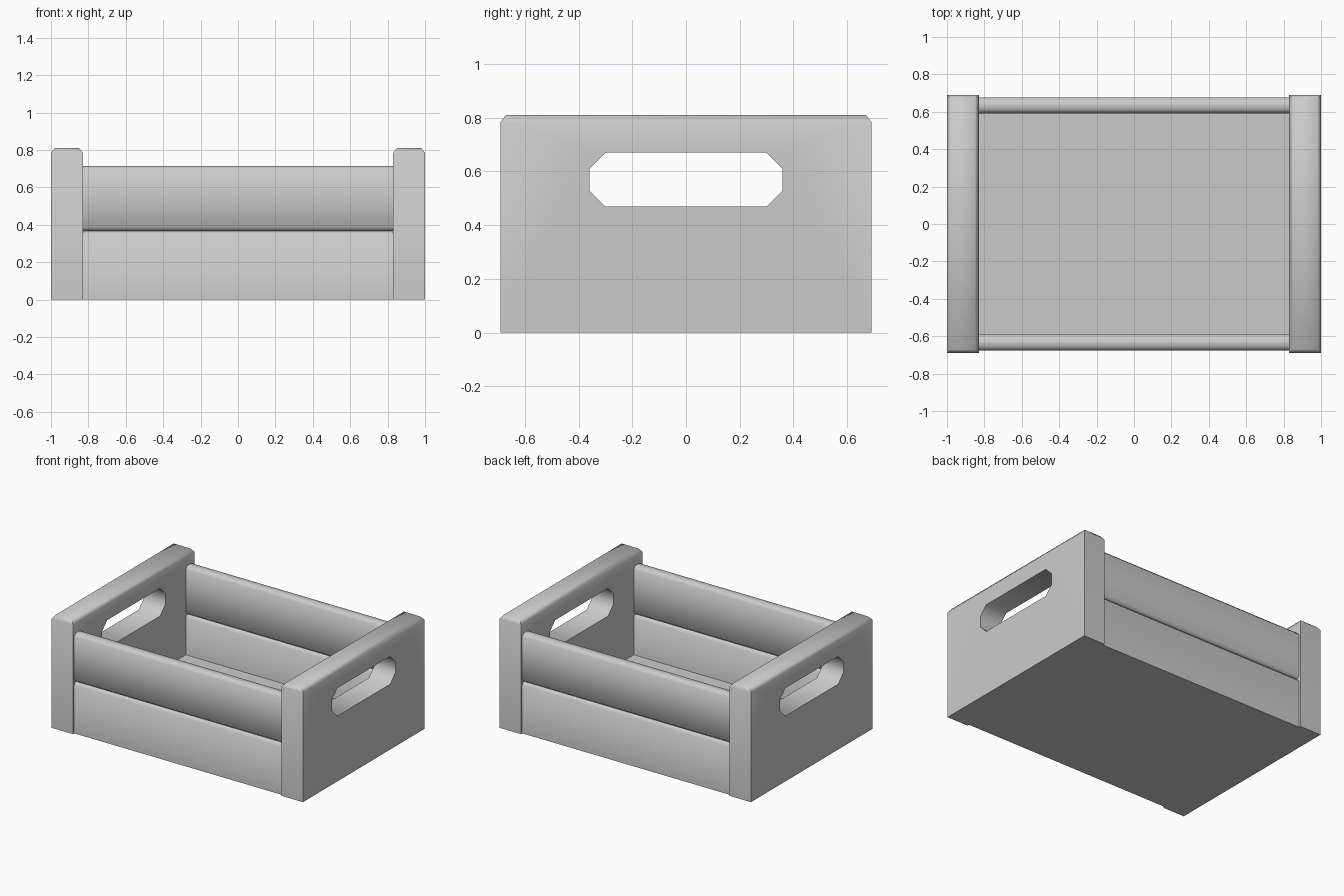
import bpy, bmesh

if "Cube" in bpy.data.objects:
    bpy.data.objects.remove(bpy.data.objects["Cube"])


def finish(name, bm):
    bmesh.ops.recalc_face_normals(bm, faces=bm.faces)
    mesh = bpy.data.meshes.new(name)
    bm.to_mesh(mesh)
    bm.free()
    ob = bpy.data.objects.new(name, mesh)
    bpy.context.collection.objects.link(ob)
    return ob


def loft(name, rings):
    """Closed solid through rings of equal point count."""
    bm = bmesh.new()
    loops = [[bm.verts.new(p) for p in ring] for ring in rings]
    for a, b in zip(loops, loops[1:]):
        n = len(a)
        for i in range(n):
            j = (i + 1) % n
            bm.faces.new((a[i], a[j], b[j], b[i]))
    bm.faces.new(loops[0])
    bm.faces.new(loops[-1])
    return finish(name, bm)


def prism_x(name, profile, x0, x1):
    return loft(name, [[(x, y, z) for y, z in profile] for x in (x0, x1)])


def smooth(ob, angle=0.9):
    bpy.ops.object.select_all(action='DESELECT')
    ob.select_set(True)
    bpy.context.view_layer.objects.active = ob
    bpy.ops.object.shade_smooth_by_angle(angle=angle)


def octagon(hy, z0, z1, c):
    return [(-hy + c, z0), (hy - c, z0), (hy, z0 + c), (hy, z1 - c),
            (hy - c, z1), (-hy + c, z1), (-hy, z1 - c), (-hy, z0 + c)]


# End panels with chamfered tops and octagonal hand holes
cutter = prism_x("handle_cutter", octagon(0.36, 0.47, 0.67, 0.06), -1.2, 1.2)
cutter.hide_render = True
for side, s in (("left", -1), ("right", 1)):
    rings = []
    for z, inset in ((0, 0), (0.785, 0), (0.81, 0.02)):
        a, b, y = s * (0.83 + inset), s * (1.0 - inset), 0.69 - inset
        rings.append([(a, -y, z), (b, -y, z), (b, y, z), (a, y, z)])
    panel = loft(side + "_end_panel", rings)
    hole = panel.modifiers.new("hand_hole", 'BOOLEAN')
    hole.operation = 'DIFFERENCE'
    hole.solver = 'EXACT'
    hole.object = cutter
    bpy.context.view_layer.objects.active = panel
    bpy.ops.object.modifier_apply(modifier=hole.name)
    smooth(panel)
bpy.data.objects.remove(cutter)

# Side boards: two chamfered slats front and back
Y0, Y1, C = 0.592, 0.676, 0.02
for side, s in (("front", -1), ("back", 1)):
    for level, z0, z1, low in (("lower", 0.0, 0.366, 0.0), ("upper", 0.366, 0.714, C)):
        top = [(Y1, z1 - C), (Y1 - C, z1), (Y0 + C, z1), (Y0, z1 - C)]
        if low:
            base = [(Y0, z0 + C), (Y0 + C, z0), (Y1 - C, z0), (Y1, z0 + C)]
        else:
            base = [(Y0, z0), (Y1, z0)]
        slat = prism_x(f"{side}_{level}_slat", [(s * y, z) for y, z in top + base], -0.84, 0.84)
        smooth(slat)

# Floor board
prism_x("floor_board", [(-0.6, 0), (0.6, 0), (0.6, 0.08), (-0.6, 0.08)], -0.84, 0.84)
